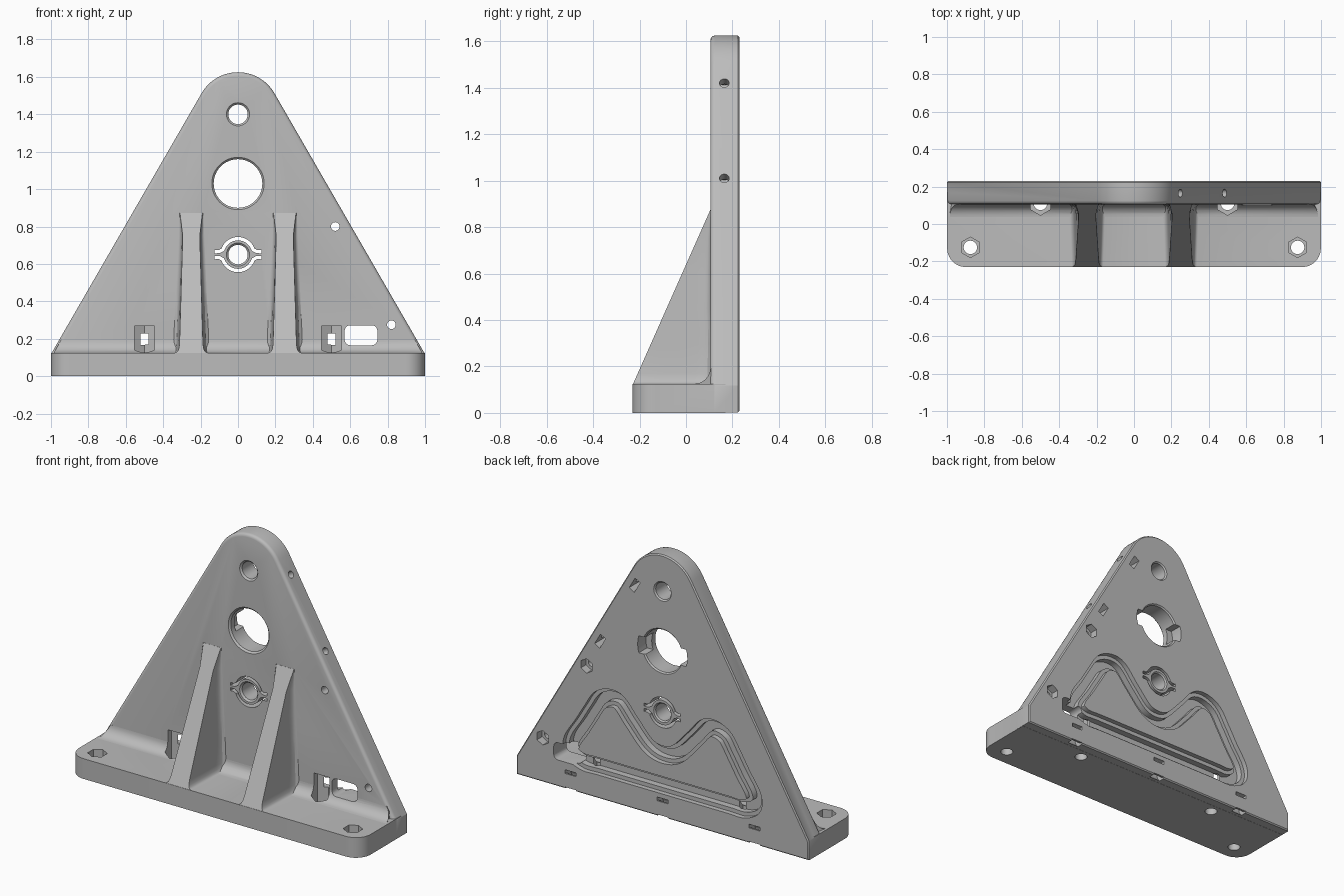
import bpy, bmesh, math
from mathutils import Vector

if "Cube" in bpy.data.objects:
    bpy.data.objects.remove(bpy.data.objects["Cube"])

FRONT, BACK, BASE_TOP = 0.105, 0.23, 0.125
TAU = math.tau
SLOPE = math.radians(30)

grey = bpy.data.materials.new("light grey")
grey.use_nodes = True
grey.diffuse_color = (0.5, 0.5, 0.5, 1)
grey.node_tree.nodes["Principled BSDF"].inputs["Base Color"].default_value = (0.5, 0.5, 0.5, 1)


def solid(name, rings, closed=False):
    """Skin a row of equal rings; cap the ends unless the row is a loop."""
    bm = bmesh.new()
    loops = [[bm.verts.new(p) for p in ring] for ring in rings]
    pairs = list(zip(loops, loops[1:]))
    if closed:
        pairs.append((loops[-1], loops[0]))
    else:
        bm.faces.new(reversed(loops[0]))
        bm.faces.new(loops[-1])
    for a, b in pairs:
        for i in range(len(a)):
            j = (i + 1) % len(a)
            bm.faces.new((a[i], a[j], b[j], b[i]))
    if bm.calc_volume(signed=True) < 0:
        bmesh.ops.reverse_faces(bm, faces=bm.faces)
    mesh = bpy.data.meshes.new(name)
    bm.to_mesh(mesh)
    bm.free()
    mesh.materials.append(grey)
    obj = bpy.data.objects.new(name, mesh)
    bpy.context.scene.collection.objects.link(obj)
    return obj


PLACE = {
    "x": lambda u, v, t: (t, u, v),
    "y": lambda u, v, t: (u, t, v),
    "z": lambda u, v, t: (u, v, t),
}


def prism(name, pts, axis, a, b):
    return solid(name, [[PLACE[axis](u, v, t) for u, v in pts] for t in (a, b)])


def arc(cx, cy, r, start, end, n):
    return [(cx + r * math.cos(math.radians(start + (end - start) * i / n)),
             cy + r * math.sin(math.radians(start + (end - start) * i / n))) for i in range(n + 1)]


def tube(name, u, v, axis, steps, sides=32):
    """Round or hexagonal column; steps are (position, radius)."""
    turn = math.pi / sides if sides == 6 else 0
    return solid(name, [[PLACE[axis](u + r * math.cos(turn + TAU * i / sides),
                                     v + r * math.sin(turn + TAU * i / sides), t)
                         for i in range(sides)] for t, r in steps])


def round_rect(x0, x1, z0, z1, r):
    return (arc(x1 - r, z1 - r, r, 0, 90, 6) + arc(x0 + r, z1 - r, r, 90, 180, 6)
            + arc(x0 + r, z0 + r, r, 180, 270, 6) + arc(x1 - r, z0 + r, r, 270, 360, 6))


def sweep(name, path, section, closed=False):
    """Run a section of (sideways offset, y) along a path in the plate's plane."""
    rings, n = [], len(path)
    for i, p in enumerate(path):
        before = path[i - 1] if closed or i else p
        after = path[(i + 1) % n] if closed or i < n - 1 else p
        d = (Vector(after) - Vector(before)).normalized()
        rings.append([(p[0] - d.y * o, y, p[1] + d.x * o) for o, y in section])
    return solid(name, rings, closed)


def smooth_loop(pts, n=6):
    out, m = [], len(pts)
    for i in range(m):
        a, b, c, d = (Vector(pts[(i + k) % m]) for k in (-1, 0, 1, 2))
        for k in range(n):
            t = k / n
            out.append(tuple(0.5 * (2 * b + (c - a) * t + (2 * a - 5 * b + 4 * c - d) * t * t
                                    + (3 * b - a - 3 * c + d) * t ** 3)))
    return out


def volume(mesh):
    bm = bmesh.new()
    bm.from_mesh(mesh)
    amount = bm.calc_volume(signed=True)
    bm.free()
    return amount


def combine(target, other, operation):
    """Join or cut, taking the first solver whose volume is believable."""
    mod = target.modifiers.new("join", "BOOLEAN")
    mod.operation, mod.object = operation, other
    sign = 1 if operation == "UNION" else -1
    before, most = volume(target.data), 1.02 * volume(other.data)
    for solver in ("MANIFOLD", "EXACT", "FLOAT"):
        mod.solver = solver
        bpy.context.view_layer.update()
        graph = bpy.context.evaluated_depsgraph_get()
        result = bpy.data.meshes.new_from_object(target.evaluated_get(graph))
        if 1e-7 < sign * (volume(result) - before) < most:
            target.data = result
            break
    target.modifiers.remove(mod)
    bpy.data.objects.remove(other)


# Upright plate with rounded rims
def plate_outline(d):
    corner = 1.4 + (0.225 - d - (1 - d) * math.cos(SLOPE)) / math.sin(SLOPE)
    low = d + 0.001
    return [(d - 1, low), (1 - d, low), (1 - d, corner)] + arc(0, 1.4, 0.225 - d, 30, 150, 24) + [(d - 1, corner)]


rims = [(FRONT, 0.02), (FRONT + 0.002, 0.011), (FRONT + 0.006, 0.006), (FRONT + 0.011, 0.002),
        (FRONT + 0.02, 0), (BACK - 0.007, 0), (BACK, 0.007)]
bracket = solid("bracket", [[(x, y, z) for x, z in plate_outline(d)] for y, d in rims])

# Foot with rounded front corners
SIDE = 0.999
foot = ([(SIDE, 0.17), (-SIDE, 0.17)] + arc(0.1 - SIDE, -0.13, 0.1, 180, 270, 10)
        + arc(SIDE - 0.1, -0.13, 0.1, 270, 360, 10))
combine(bracket, prism("foot", foot, "z", 0, BASE_TOP), "UNION")

# Hollow fillet between foot and plate, following the sloping sides
R = 0.07
section = arc(FRONT - R, BASE_TOP + R, R, 271, 359, 8) + [(0.15, BASE_TOP + R), (0.15, 0.06), (FRONT - R, 0.06)]
fillet = solid("fillet", [[(s * (0.985 - max(0, z - BASE_TOP) / 1.73), y, z) for y, z in section]
                          for s in (-1, 1)])
combine(bracket, fillet, "UNION")


# Sloping ribs, flared where they meet the foot and the plate
def flare(d, r=0.045):
    return r - math.sqrt(max(0, r * r - (r - d) ** 2)) if d < r else 0


def rib_ring(cx, z):
    k = max(0, z - BASE_TOP) / 0.75
    front = -0.228 + k * (FRONT + 0.228)
    half = 0.064 - 0.022 * k
    ys = [front + (FRONT - front) * t for t in (0, 0.5, 0.8, 0.9, 0.96, 1)] + [0.15]
    side = [(half + 0.01 * (y - front) / 0.33 + 0.5 * flare(max(0, FRONT - y))
             + 0.5 * flare(max(0, z - BASE_TOP)), y) for y in ys]
    return [(cx - w, y, z) for w, y in side] + [(cx + w, y, z) for w, y in reversed(side)]


levels = [0.06, BASE_TOP, 0.128, 0.134, 0.145, 0.17, 0.3, 0.45, 0.6, 0.75, 0.873]
for cx in (-0.25, 0.25):
    combine(bracket, solid("rib", [rib_ring(cx, z) for z in levels]), "UNION")

cuts = []

# Centre line bores, with softened rims
for z, r in ((1.4, 0.052), (1.03, 0.13), (0.65, 0.052)):
    cuts.append(tube("bore", 0, z, "y", [(0.095, r + 0.02), (0.115, r), (0.222, r), (0.24, r + 0.018)], 48))
notch = arc(0, 1.03, 0.17, -18, 18, 6) + arc(0, 1.03, 0.17, 162, 198, 6)
cuts.append(prism("twist_lock_notch", notch, "y", 0.15, 0.25))

# Thin spring slots around the lower bore
for s in (-1, 1):
    path = [(0.125, 0.016), (0.1, 0.016)] + arc(0, 0, 0.085, 18, 162, 24) + [(-0.1, 0.016), (-0.125, 0.016)]
    path = [(x, 0.65 + s * z) for x, z in path]
    cuts.append(sweep("spring_slot", path, [(-0.009, 0.09), (0.009, 0.09), (0.009, 0.25), (-0.009, 0.25)]))

# Window through the plate
cuts.append(prism("window", round_rect(0.57, 0.745, 0.165, 0.272, 0.03), "y", 0.0, 0.25))

# Small cross holes with hexagonal nut seats behind
for x, z in ((0.52, 0.8), (0.82, 0.275)):
    cuts.append(tube("cross_hole", x, z, "y", [(0.05, 0.023), (0.25, 0.023)], 24))
    cuts.append(tube("nut_seat", x, z, "y", [(0.18, 0.045), (0.25, 0.045)], 6))

# Holes drilled into the sloping side, with rear nut slots
normal = Vector((math.cos(SLOPE), 0, math.sin(SLOPE)))
along = Vector((-normal.z, 0, normal.x))
for x, z in ((0.247, 1.42), (0.484, 1.01)):
    edge = Vector((x, 0.165, z))
    rings = [[edge + normal * t + 0.021 * (along * math.cos(TAU * i / 20) + Vector((0, math.sin(TAU * i / 20), 0)))
              for i in range(20)] for t in (-0.13, 0.03)]
    cuts.append(solid("side_hole", rings))
    mid = edge - normal * 0.065
    rings = [[mid + normal * a * 0.02 + along * b * 0.04 + Vector((0, dy, 0))
              for a, b in ((-1, -1), (1, -1), (1, 1), (-1, 1))] for dy in (-0.04, 0.08)]
    cuts.append(solid("nut_slot", rings))

# Bolt holes in the foot with hexagonal seats
for s in (-1, 1):
    for x, y, r, low, high in ((0.875, -0.125, 0.055, 0.06, 0.2), (0.5, 0.11, 0.063, 0.06, 0.268)):
        cuts.append(tube("bolt_hole", s * x, y, "z", [(-0.05, 0.036), (0.1, 0.036)], 24))
        cuts.append(tube("bolt_seat", s * x, y, "z", [(low, r), (high, r)], 6))

# Stepped wavy channel on the back
half = [(0.1, 0.42), (0.21, 0.535), (0.31, 0.64), (0.42, 0.62), (0.49, 0.52), (0.55, 0.42),
        (0.62, 0.31), (0.62, 0.24), (0.55, 0.2), (0.44, 0.2), (0.2, 0.2)]
loop = [(0, 0.39)] + half + [(-x, z) for x, z in reversed(half)]
step = [(0.054, 0.25), (0.054, 0.2), (0.03, 0.2), (0.03, 0.16)]
cuts.append(sweep("channel", smooth_loop(loop), step + [(-o, y) for o, y in reversed(step)], True))

# Curved tie slots along the rear lower edge
tie = arc(BACK, 0.053, 0.065, 80, 280, 20) + arc(BACK, 0.053, 0.042, 280, 80, 20)
for x in (-0.63, 0, 0.63):
    cuts.append(prism("tie_slot", tie, "x", x - 0.038, x + 0.038))

for cutter in cuts:
    combine(bracket, cutter, "DIFFERENCE")

# Smooth shading with crisp edges
bpy.ops.object.select_all(action="DESELECT")
bracket.select_set(True)
bpy.context.view_layer.objects.active = bracket
bpy.ops.object.shade_smooth_by_angle(angle=math.radians(30))
